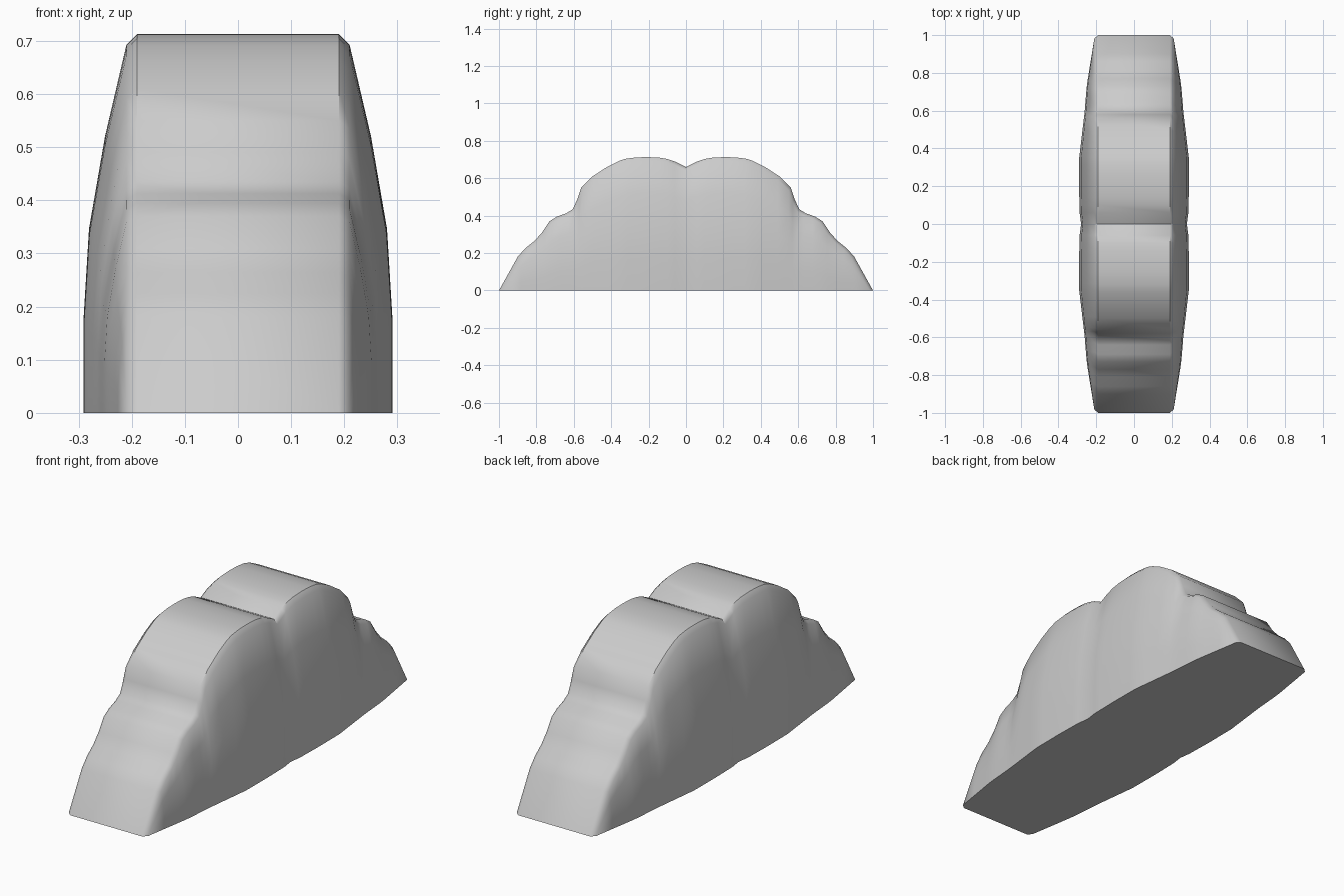
import bpy, bmesh, math

if "Cube" in bpy.data.objects:
    bpy.data.objects.remove(bpy.data.objects["Cube"])

# Half of the scalloped cloud outline, (y, height)
HALF = [(0, .66), (.06, .69), (.1, .703), (.14, .71), (.2, .713), (.26, .712),
        (.32, .705), (.36, .692), (.42, .662), (.5, .61), (.56, .55), (.58, .49),
        (.605, .435), (.64, .413), (.69, .395), (.73, .37), (.77, .31), (.81, .265),
        (.86, .225), (.9, .18), (1, 0)]
# Half-width of the swollen sides along y
WIDTH = [(0, .28), (.06, .288), (.2, .291), (.36, .29), (.6, .262), (.75, .25),
         (.9, .226), (1, .21)]
# Swelling of each side, from base to rim
SWELL = [(0, 1), (.25, 1), (.5, .87), (.75, .5), (1, 0)]
RIM, TOP = .21, .19


def width(y):
    for (a, wa), (b, wb) in zip(WIDTH, WIDTH[1:]):
        if y <= b:
            return wa + (wb - wa) * (y - a) / (b - a)
    return RIM


def section(y, z):
    """Cross-section from the right base over the top to the left base."""
    yi, zi = y * .982, z * .972
    bulge = width(abs(y)) - RIM
    right = [(RIM + bulge * s, yi, zi * f) for f, s in SWELL] if z else [(RIM, yi, 0)] * len(SWELL)
    right.append((TOP, y, z))
    return right + [(-x, a, b) for x, a, b in reversed(right)]


outline = [(-y, z) for y, z in reversed(HALF[1:])] + HALF
bm = bmesh.new()
rows = [[bm.verts.new(p) for p in section(y, z)] for y, z in outline]

# Loft the sections and close the base
for r0, r1 in zip(rows, rows[1:]):
    for i in range(len(r0) - 1):
        bm.faces.new((r0[i], r1[i], r1[i + 1], r0[i + 1]))
    bm.faces.new((r0[-1], r1[-1], r1[0], r0[0]))
first, last = rows[0], rows[-1]
n = len(first) // 2
bm.faces.new((first[0], first[n - 1], first[n], first[-1]))
bm.faces.new((last[0], last[n - 1], last[n], last[-1]))
bmesh.ops.remove_doubles(bm, verts=bm.verts, dist=1e-5)
bmesh.ops.recalc_face_normals(bm, faces=bm.faces)

mesh = bpy.data.meshes.new("cloud_block")
bm.to_mesh(mesh)
bm.free()
block = bpy.data.objects.new("cloud_block", mesh)
bpy.context.collection.objects.link(block)
bpy.context.view_layer.objects.active = block
block.select_set(True)
bpy.ops.object.shade_smooth_by_angle(angle=math.radians(40))
